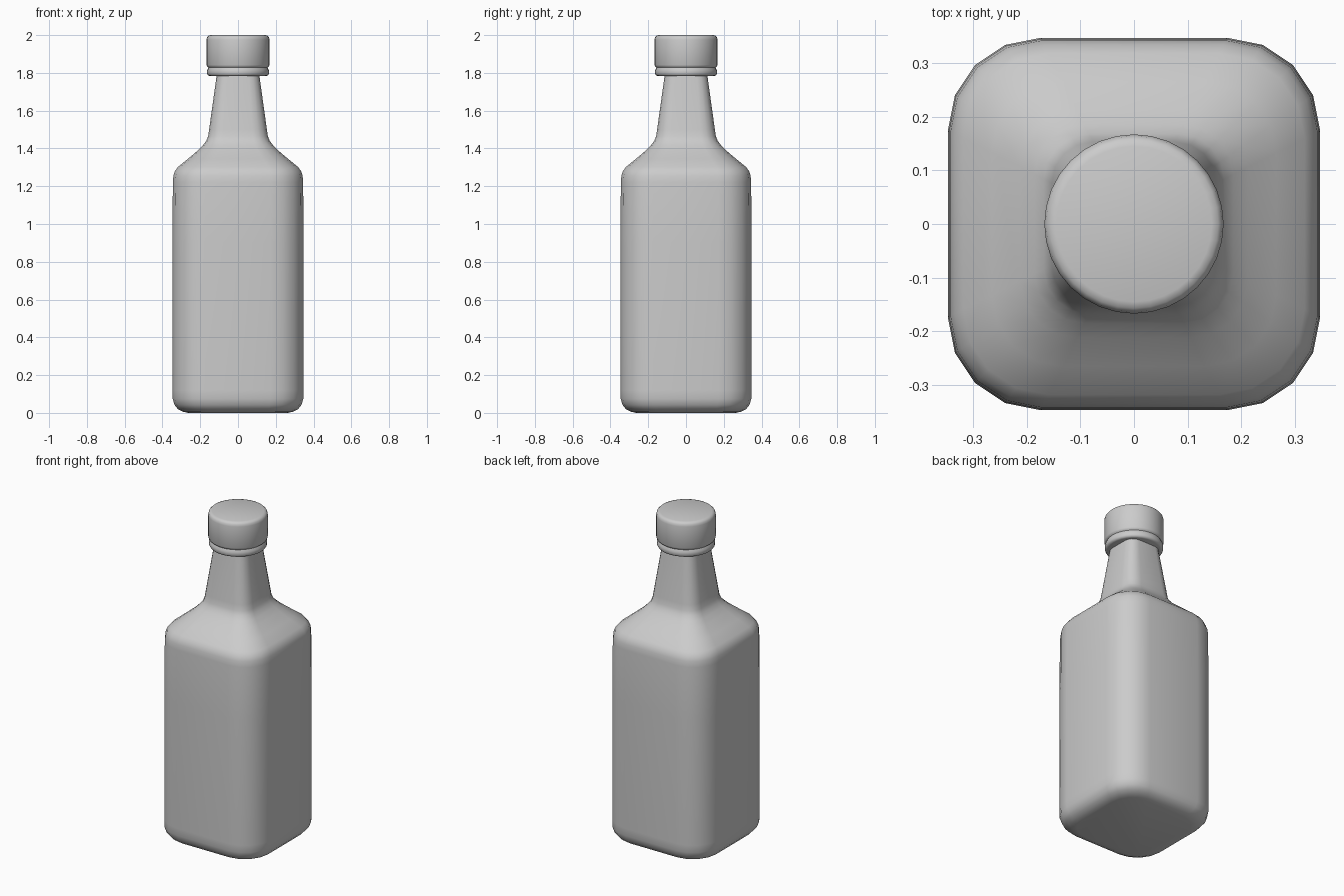
import bpy, bmesh
from math import sin, cos, pi

if "Cube" in bpy.data.objects:
    bpy.data.objects.remove(bpy.data.objects["Cube"])


def rounded_square(h, flat=0.5, seg=4):
    """Outline of a square of half-width h with generous round corners."""
    pts = []
    r = h * (1 - flat)
    for k, (sx, sy) in enumerate([(1, 1), (-1, 1), (-1, -1), (1, -1)]):
        for i in range(seg + 1):
            a = k * pi / 2 + i / seg * pi / 2
            pts.append((sx * h * flat + r * cos(a), sy * h * flat + r * sin(a)))
    return pts


def circle(r, n=32):
    return [(r * cos(2 * pi * i / n), r * sin(2 * pi * i / n)) for i in range(n)]


def loft(name, profile, section, angle):
    """Stack scaled sections along z from (half-width, z) pairs and cap the ends."""
    bm = bmesh.new()
    rings = [[bm.verts.new((x, y, z)) for x, y in section(h)] for h, z in profile]
    n = len(rings[0])
    for a, b in zip(rings, rings[1:]):
        for i in range(n):
            j = (i + 1) % n
            bm.faces.new((a[i], a[j], b[j], b[i]))
    bm.faces.new(rings[0][::-1])
    bm.faces.new(rings[-1])
    bmesh.ops.recalc_face_normals(bm, faces=bm.faces)
    me = bpy.data.meshes.new(name)
    bm.to_mesh(me)
    bm.free()
    ob = bpy.data.objects.new(name, me)
    bpy.context.collection.objects.link(ob)
    bpy.ops.object.select_all(action='DESELECT')
    ob.select_set(True)
    bpy.context.view_layer.objects.active = ob
    bpy.ops.object.shade_smooth_by_angle(angle=angle)
    return ob


# Bottle: square body, sloped shoulder and tapering neck
loft("bottle", [
    (0.265, 0.0), (0.29, 0.006), (0.318, 0.02), (0.336, 0.042), (0.346, 0.075),
    (0.347, 0.12), (0.347, 0.9), (0.345, 1.22), (0.342, 1.255), (0.334, 1.28),
    (0.318, 1.302), (0.265, 1.345), (0.212, 1.39), (0.185, 1.418),
    (0.168, 1.44), (0.158, 1.465), (0.153, 1.5), (0.114, 1.78), (0.112, 1.80),
], rounded_square, 0.7)

# Screw cap with its security ring and the groove between them
loft("cap", [
    (0.148, 1.783), (0.158, 1.786), (0.163, 1.795), (0.163, 1.815),
    (0.158, 1.824), (0.157, 1.828), (0.163, 1.833), (0.167, 1.842),
    (0.167, 1.975), (0.164, 1.988), (0.157, 1.996), (0.145, 2.0),
], circle, 1.0)
